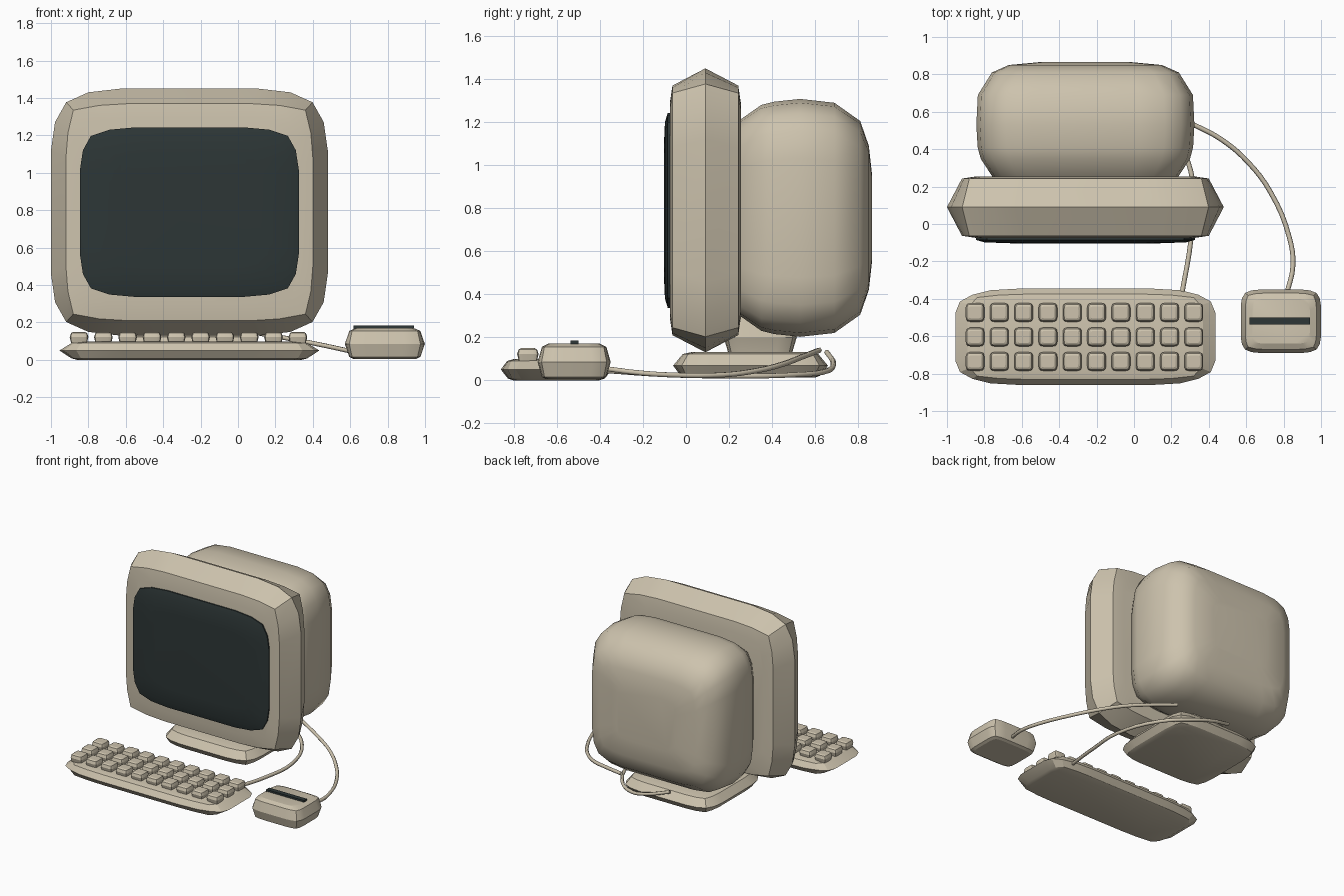
import bpy, bmesh, math
from mathutils import Vector

cube = bpy.data.objects.get("Cube")
if cube:
    bpy.data.objects.remove(cube, do_unlink=True)


def material(name, rgb):
    m = bpy.data.materials.new(name)
    m.use_nodes = True
    m.diffuse_color = (*rgb, 1)
    m.node_tree.nodes["Principled BSDF"].inputs["Base Color"].default_value = (*rgb, 1)
    return m


BEIGE = material("warm beige plastic", (0.61, 0.545, 0.42))
DARK = material("dark screen grey", (0.026, 0.037, 0.037))


def outline(hw, hh, c):
    """Soft rectangle; c is how far the corner reaches towards a square one."""
    s = 1 - (1 - c) * 0.27
    quarter = [(1, 0.5), (s, 0.73), (c, c), (0.73, s), (0.5, 1)]
    pts = []
    for sx, sy in ((1, 1), (-1, 1), (-1, -1), (1, -1)):
        part = [(sx * x * hw, sy * y * hh) for x, y in quarter]
        pts += part if sx * sy > 0 else part[::-1]
    return pts


def loft(name, centre, rings, mat=BEIGE, axis="z", angle=22):
    """Skin soft rectangles (position, half width, half height, corner)."""
    bm = bmesh.new()
    loops = []
    for pos, hw, hh, c in rings:
        loop = []
        for u, v in outline(hw, hh, c):
            p = (u, v, pos) if axis == "z" else (u, pos, v)
            loop.append(bm.verts.new(Vector(p) + Vector(centre)))
        loops.append(loop)
    for a, b in zip(loops, loops[1:]):
        for i in range(len(a)):
            j = (i + 1) % len(a)
            bm.faces.new((a[i], a[j], b[j], b[i]))
    bm.faces.new(loops[0])
    bm.faces.new(loops[-1])
    bmesh.ops.recalc_face_normals(bm, faces=bm.faces)
    me = bpy.data.meshes.new(name)
    bm.to_mesh(me)
    bm.free()
    me.materials.append(mat)
    ob = bpy.data.objects.new(name, me)
    bpy.context.collection.objects.link(ob)
    bpy.ops.object.select_all(action="DESELECT")
    ob.select_set(True)
    bpy.context.view_layer.objects.active = ob
    bpy.ops.object.shade_smooth_by_angle(angle=math.radians(angle))
    return ob


def cable(name, pts, radius=0.013):
    cu = bpy.data.curves.new(name, "CURVE")
    cu.dimensions = "3D"
    cu.bevel_depth = radius
    cu.bevel_resolution = 1
    cu.resolution_u = 4
    cu.use_fill_caps = True
    sp = cu.splines.new("BEZIER")
    sp.bezier_points.add(len(pts) - 1)
    for bp, p in zip(sp.bezier_points, pts):
        bp.co = p
        bp.handle_left_type = bp.handle_right_type = "AUTO"
    cu.materials.append(BEIGE)
    ob = bpy.data.objects.new(name, cu)
    bpy.context.collection.objects.link(ob)


MX = -0.26  # centre line of the monitor

# Monitor: frame, screen and rounded rear housing
loft("monitor_frame", (MX, 0.09, 0.79), [
    (-0.165, 0.58, 0.50, 0.94), (-0.153, 0.66, 0.58, 0.94),
    (0, 0.74, 0.66, 0.89),
    (0.153, 0.66, 0.58, 0.94), (0.165, 0.58, 0.50, 0.94)], axis="y")
loft("screen", (MX, 0, 0.79), [
    (-0.05, 0.585, 0.453, 0.9), (-0.085, 0.585, 0.453, 0.9),
    (-0.098, 0.54, 0.41, 0.9), (-0.103, 0.4, 0.3, 0.9)], DARK, axis="y")
loft("rear_housing", (MX, 0, 0.755), [
    (0.2, 0.44, 0.4, 0.9), (0.25, 0.495, 0.455, 0.9),
    (0.35, 0.56, 0.525, 0.89), (0.41, 0.576, 0.54, 0.88),
    (0.53, 0.583, 0.553, 0.88), (0.69, 0.575, 0.535, 0.88),
    (0.81, 0.5, 0.45, 0.89), (0.85, 0.41, 0.335, 0.91),
    (0.865, 0.25, 0.2, 0.92)], axis="y", angle=50)

# Stand: neck and foot
loft("stand_neck", (MX, 0.345, 0), [
    (0.11, 0.15, 0.145, 0.9), (0.15, 0.16, 0.155, 0.9),
    (0.2, 0.18, 0.17, 0.89), (0.3, 0.16, 0.15, 0.9)])
loft("stand_foot", (MX, 0.3, 0), [
    (0.012, 0.33, 0.3, 0.92), (0.022, 0.355, 0.325, 0.92),
    (0.068, 0.39, 0.36, 0.89),
    (0.122, 0.345, 0.315, 0.92), (0.132, 0.3, 0.27, 0.92)])

# Keyboard with three rows of ten keys
loft("keyboard_case", (MX, -0.603, 0), [
    (0, 0.6, 0.2, 0.92), (0.008, 0.63, 0.225, 0.92),
    (0.05, 0.695, 0.258, 0.87),
    (0.09, 0.63, 0.228, 0.92), (0.098, 0.58, 0.2, 0.92)])
for row in range(3):
    for col in range(10):
        loft(f"key_{row + 1}_{col + 1}",
             (-0.85 + 0.13 * col, -0.735 + 0.131 * row, 0),
             [(0.09, 0.042, 0.042, 0.94), (0.122, 0.05, 0.05, 0.88),
              (0.143, 0.043, 0.043, 0.92), (0.149, 0.032, 0.032, 0.92)])

# Mouse with its button strip
loft("mouse_body", (0.785, -0.52, 0), [
    (0.006, 0.17, 0.13, 0.92), (0.016, 0.19, 0.15, 0.92),
    (0.085, 0.214, 0.17, 0.89),
    (0.155, 0.19, 0.15, 0.92), (0.17, 0.155, 0.12, 0.92)])
loft("mouse_strip", (0.78, -0.518, 0), [
    (0.16, 0.162, 0.018, 1), (0.184, 0.162, 0.018, 1)], DARK)

# Cables to the back of the stand
cable("mouse_cable", [
    (0.815, -0.38, 0.055), (0.85, -0.22, 0.035), (0.83, -0.07, 0.025),
    (0.73, 0.17, 0.025), (0.61, 0.33, 0.045), (0.47, 0.45, 0.075),
    (0.32, 0.53, 0.105), (0.12, 0.62, 0.14)])
cable("keyboard_cable", [
    (0.255, -0.38, 0.045), (0.305, -0.08, 0.025), (0.32, 0.2, 0.02),
    (0.2, 0.5, 0.025), (0, 0.66, 0.045), (-0.15, 0.685, 0.08),
    (-0.32, 0.655, 0.13)])
